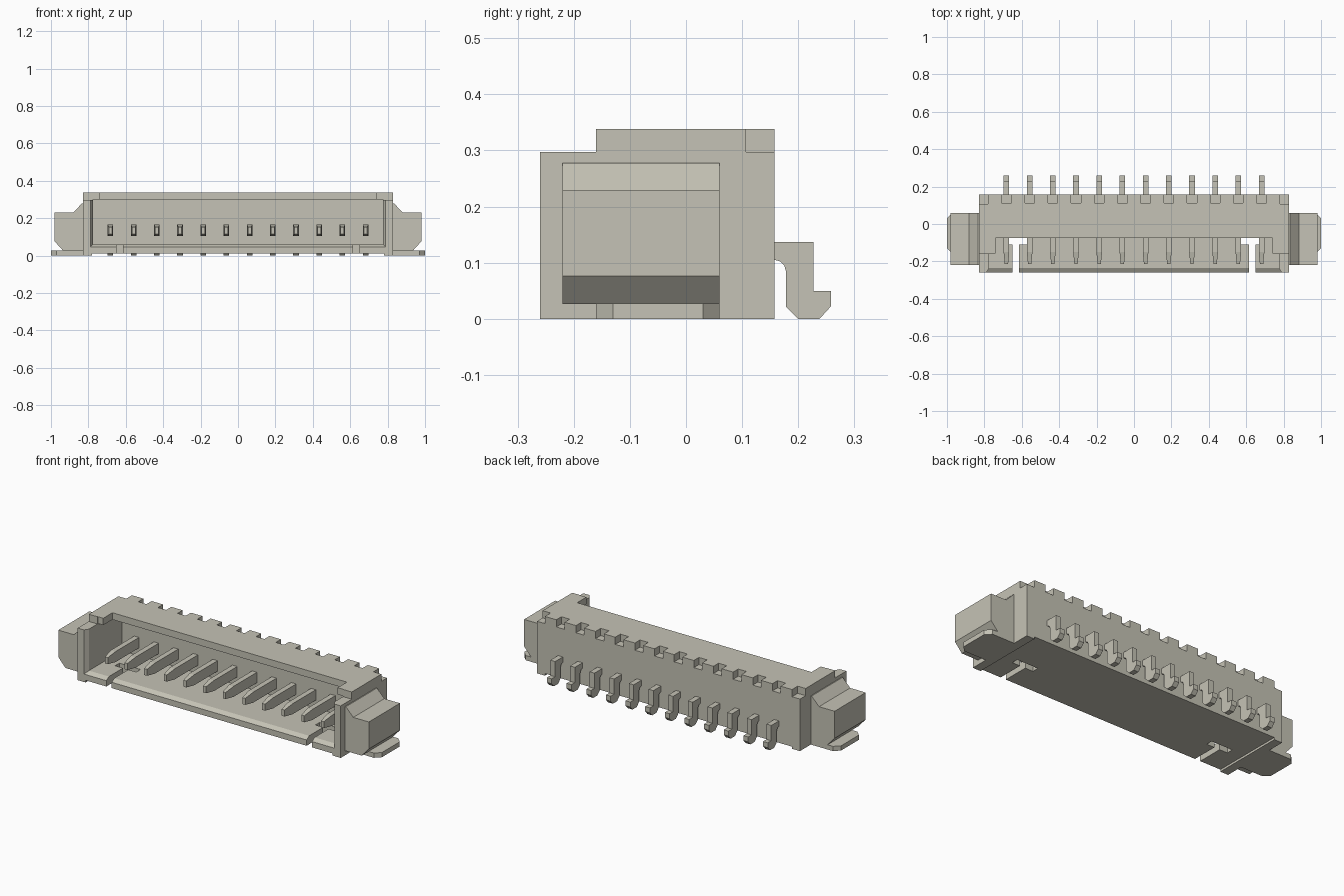
import bpy, bmesh, math

cube = bpy.data.objects.get("Cube")
if cube:
    bpy.data.objects.remove(cube)

ivory = bpy.data.materials.new("warm_ivory_grey")
ivory.use_nodes = True
COLOUR = (0.56, 0.545, 0.465, 1)
ivory.diffuse_color = COLOUR
ivory.node_tree.nodes["Principled BSDF"].inputs["Base Color"].default_value = COLOUR


def loft(name, start, end):
    """Closed solid between two matching outlines of 3D points."""
    bm = bmesh.new()
    a = [bm.verts.new(p) for p in start]
    b = [bm.verts.new(p) for p in end]
    bm.faces.new(a)
    bm.faces.new(b)
    for i in range(len(a)):
        j = (i + 1) % len(a)
        bm.faces.new((a[i], a[j], b[j], b[i]))
    bmesh.ops.recalc_face_normals(bm, faces=bm.faces)
    mesh = bpy.data.meshes.new(name)
    bm.to_mesh(mesh)
    bm.free()
    mesh.materials.append(ivory)
    obj = bpy.data.objects.new(name, mesh)
    bpy.context.collection.objects.link(obj)
    return obj


def prism_x(name, profile, x0, x1):
    return loft(name, [(x0, y, z) for y, z in profile], [(x1, y, z) for y, z in profile])


def box(name, x0, x1, y0, y1, z0, z1):
    return prism_x(name, [(y0, z0), (y1, z0), (y1, z1), (y0, z1)], x0, x1)


def rect_y(half, y, z0, z1, x=0):
    return [(x - half, y, z0), (x + half, y, z0), (x + half, y, z1), (x - half, y, z1)]


def carve(target, cutter):
    cutter.hide_render = True
    mod = target.modifiers.new("cut", "BOOLEAN")
    mod.operation = "DIFFERENCE"
    mod.solver = "EXACT"
    mod.object = cutter
    bpy.context.view_layer.objects.active = target
    bpy.ops.object.modifier_apply(modifier=mod.name)
    bpy.data.objects.remove(cutter)


PITCH = 0.124
pin_xs = [(i - 5.5) * PITCH for i in range(12)]

# Housing with stepped side outline
housing = prism_x("housing", [(-0.26, 0), (0.158, 0), (0.158, 0.338), (-0.16, 0.338),
                              (-0.16, 0.297), (-0.26, 0.297)], -0.83, 0.83)

# Mating cavity, open top and flared mouth
carve(housing, box("cavity", -0.775, 0.775, -0.3, 0.06, 0.06, 0.299))
carve(housing, box("front_opening", -0.774, 0.774, -0.3, -0.158, 0.2, 0.4))
carve(housing, box("roof_opening", -0.74, 0.74, -0.31, -0.075, 0.21, 0.41))
carve(housing, loft("mouth_flare", rect_y(0.793, -0.265, 0.042, 0.42),
                    rect_y(0.774, -0.235, 0.061, 0.42)))

# Raised underside between the side walls
carve(housing, box("underside", -0.78, 0.78, -0.32, 0.2, -0.1, 0.012))

# T-shaped floor slots and rear corner notches
for s in (-1, 1):
    c = s * 0.632
    carve(housing, box("floor_slot", c - 0.017, c + 0.017, -0.33, -0.09, -0.05, 0.1))
    carve(housing, box("floor_window", c - 0.067, c + 0.067, -0.11, -0.072, -0.06, 0.11))
    e = s * 0.83
    carve(housing, box("corner_notch", e - 0.05, e + 0.05, 0.107, 0.2, 0.297, 0.4))

# Notches above each contact
for x in pin_xs:
    carve(housing, box("rear_notch", x - 0.026, x + 0.026, 0.112, 0.2, 0.297, 0.4))

# Contacts: tapered blade in the cavity, bent solder leg at the back
arc = [(0.158 + 0.02 * math.sin(t), 0.085 + 0.02 * math.cos(t))
       for t in (math.radians(a) for a in (90, 60, 30, 0))]
leg_profile = [(0.15, 0.137), (0.227, 0.137), (0.227, 0.05), (0.258, 0.05), (0.258, 0.022),
               (0.238, 0), (0.2, 0), (0.178, 0.022)] + arc + [(0.15, 0.105)]
for i, x in enumerate(pin_xs, 1):
    loft(f"contact_blade_{i}", rect_y(0.015, -0.15, 0.105, 0.165, x),
         rect_y(0.015, 0.07, 0.105, 0.165, x))
    loft(f"contact_tip_{i}", rect_y(0.009, -0.213, 0.115, 0.152, x),
         rect_y(0.015, -0.15, 0.105, 0.165, x))
    prism_x(f"solder_leg_{i}", leg_profile, x - 0.015, x + 0.015)

# Side ears and flat mounting tabs
ear = [(0.825, 0.278), (0.835, 0.278), (0.882, 0.23), (0.98, 0.23),
       (0.98, 0.076), (0.935, 0.026), (0.825, 0.026)]
tab = [(0.80, -0.16), (0.97, -0.16), (1, -0.13), (1, 0.03), (0.97, 0.06), (0.80, 0.06)]
for side, s in (("left", 1), ("right", -1)):
    loft(f"{side}_ear", [(s * x, -0.22, z) for x, z in ear], [(s * x, 0.06, z) for x, z in ear])
    loft(f"{side}_mounting_tab", [(s * x, y, 0) for x, y in tab],
         [(s * x, y, 0.027) for x, y in tab])
